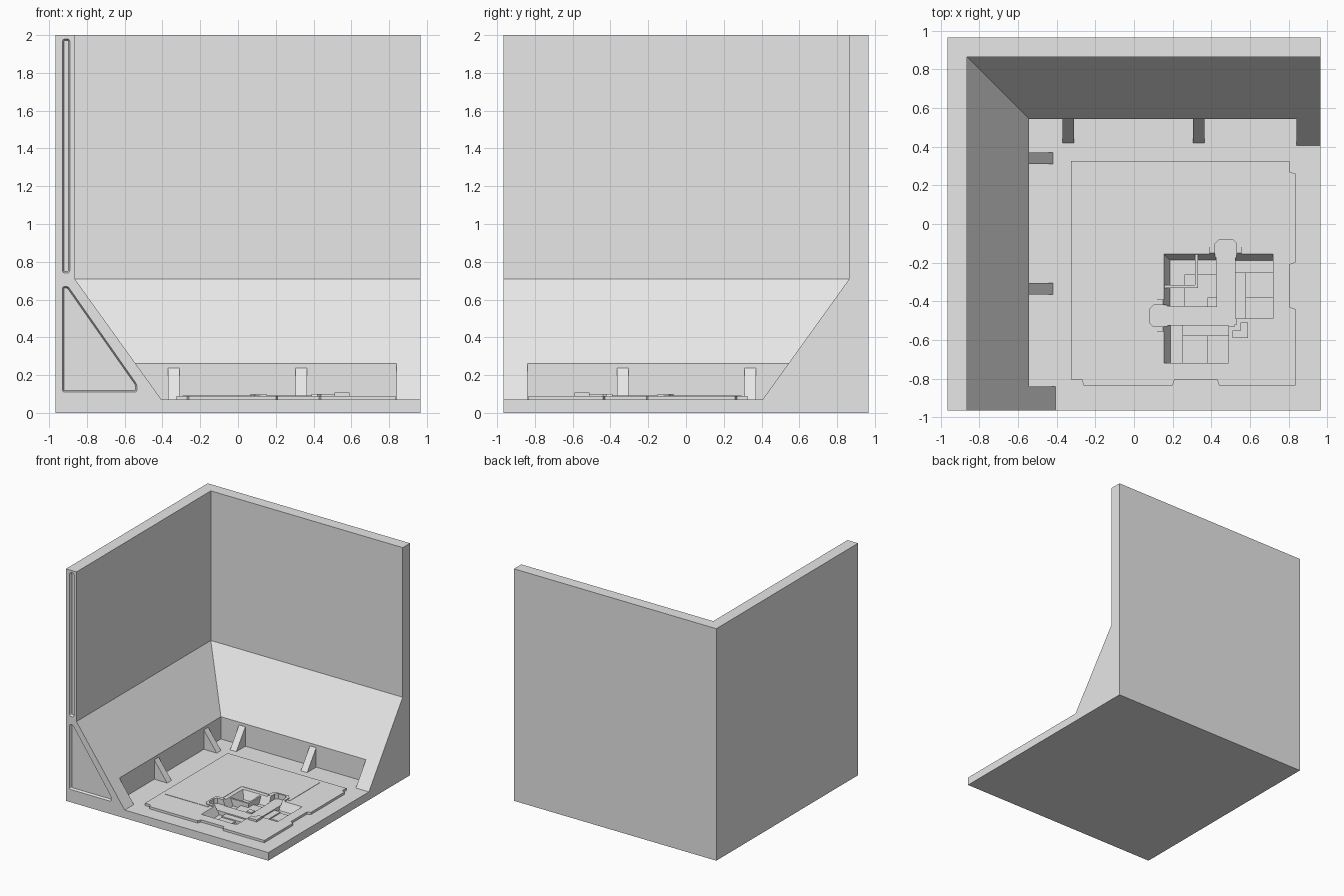
import bpy, bmesh
from mathutils import Vector

if "Cube" in bpy.data.objects:
    bpy.data.objects.remove(bpy.data.objects["Cube"])

E = 0.965        # half width of the square footprint
FLOOR = 0.07     # floor height
PLATE = 0.09     # top of the floor plate

grey = bpy.data.materials.new("plain grey")
grey.use_nodes = True
grey.diffuse_color = (0.8, 0.8, 0.8, 1)
grey.node_tree.nodes["Principled BSDF"].inputs["Base Color"].default_value = (0.8, 0.8, 0.8, 1)


def finish(bm, name):
    bmesh.ops.recalc_face_normals(bm, faces=bm.faces[:])
    mesh = bpy.data.meshes.new(name)
    bm.to_mesh(mesh)
    bm.free()
    mesh.materials.append(grey)
    ob = bpy.data.objects.new(name, mesh)
    bpy.context.collection.objects.link(ob)
    return ob


def flip(bm):
    """Reflect across the diagonal that runs through the wall corner."""
    for v in bm.verts:
        v.co = Vector((-v.co.y, -v.co.x, v.co.z))


def loft(rings, name, mirror=False):
    """Closed solid through rings of equal point count."""
    bm = bmesh.new()
    rows = [[bm.verts.new(p) for p in ring] for ring in rings]
    n = len(rows[0])
    for a, b in zip(rows, rows[1:]):
        for i in range(n):
            j = (i + 1) % n
            bm.faces.new((a[i], a[j], b[j], b[i]))
    bm.faces.new(rows[0])
    bm.faces.new(rows[-1])
    if mirror:
        flip(bm)
    return finish(bm, name)


def rect(x0, x1, y0, y1):
    return [(x0, y0), (x1, y0), (x1, y1), (x0, y1)]


def prism(outline, z0, z1, name, mirror=False, base=None):
    """Upright solid; base gives a different bottom outline."""
    low = [(x, y, z0) for x, y in (base or outline)]
    return loft([low, [(x, y, z1) for x, y in outline]], name, mirror)


def combine(target, tool, operation):
    mod = target.modifiers.new("combine", 'BOOLEAN')
    mod.operation, mod.object, mod.solver = operation, tool, 'EXACT'
    bpy.context.view_layer.objects.active = target
    bpy.ops.object.modifier_apply(modifier=mod.name)
    bpy.data.objects.remove(tool)


def recess(outline, radius, mirror):
    """Rounded cutter with drafted sides for the wall ends."""
    bm = bmesh.new()
    face = bm.faces.new([bm.verts.new((x, -E - 0.02, z)) for x, z in outline])
    bmesh.ops.bevel(bm, geom=face.verts[:], affect='VERTICES', offset=radius,
                    segments=4, profile=0.5)
    out = bmesh.ops.extrude_face_region(bm, geom=bm.faces[:])["geom"]
    for v in [g for g in out if isinstance(g, bmesh.types.BMVert)]:
        v.co.y = -E
    inner = [g for g in out if isinstance(g, bmesh.types.BMFace)][0]
    bmesh.ops.inset_region(bm, faces=[inner], thickness=0.008)
    for v in inner.verts:
        v.co.y = -E + 0.02
    if mirror:
        flip(bm)
    return finish(bm, "recess_cutter")


# Two walls with sloped feet, swept around the corner with a mitre
section = [(0, 0), (0.56, 0), (0.56, FLOOR), (0.10, 0.71), (0.10, 2), (0, 2)]
walls = loft([[(-E + d, -E, z) for d, z in section],
              [(-E + d, E - d, z) for d, z in section],
              [(E, E - d, z) for d, z in section]], "corner_walls")

# Niche along both sloped feet
combine(walls, prism(rect(-0.543, 0.84, -0.84, 0.543), FLOOR, 0.5, "niche_cutter"),
        'DIFFERENCE')

# Triangular and slot recesses in the wall ends
triangle = [(-0.93, 0.67), (-0.9, 0.67), (-0.535, 0.15), (-0.535, 0.11), (-0.93, 0.11)]
slot = [(-0.93, 0.74), (-0.89, 0.74), (-0.89, 1.98), (-0.93, 1.98)]
for mirror in (False, True):
    combine(walls, recess(triangle, 0.012, mirror), 'DIFFERENCE')
    combine(walls, recess(slot, 0.015, mirror), 'DIFFERENCE')

# Floor slab
floor = prism(rect(-E, E, -E, E), 0, FLOOR, "floor_slab")

# Triangular ribs inside the niche
for mirror in (False, True):
    for y in (-0.335, 0.34):
        tri = [(-0.56, 0.06), (-0.42, 0.06), (-0.42, FLOOR), (-0.545, 0.24), (-0.56, 0.24)]
        loft([[(x, y + s, z) for x, z in tri] for s in (-0.03, 0.03)], "niche_rib", mirror)

# Floor plate with notched edges, symmetric about the diagonal
edge = [(0.835, -0.835), (0.835, -0.44), (0.805, -0.43), (0.805, -0.21), (0.835, -0.2),
        (0.835, 0.26), (0.805, 0.27), (0.805, 0.325), (-0.325, 0.325)]
outline = edge + [(-y, -x) for x, y in reversed(edge[1:-1])]
plate = prism(outline, FLOOR - 0.01, PLATE, "floor_plate")

# Thin raised sheet and lips around the channel ends
sheet = [(-0.295, 0.295), (0.58, 0.295), (0.58, -0.12), (0.12, -0.12),
         (0.12, -0.58), (-0.295, -0.58)]
combine(plate, prism(sheet, 0.08, PLATE + 0.003, "raised_sheet"), 'UNION')
lip = [(0.39, -0.2), (0.555, -0.2), (0.555, -0.09), (0.53, -0.065),
       (0.415, -0.065), (0.39, -0.09)]
for mirror in (False, True):
    combine(plate, prism(lip, 0.075, 0.1, "channel_lip", mirror), 'UNION')

# Sunken channels and pits, cut through plate and slab alike
channel = [(0.42, -0.52), (0.53, -0.52), (0.53, -0.1), (0.51, -0.08),
           (0.44, -0.08), (0.42, -0.1)]
for target in (plate, floor):
    for mirror in (False, True):
        combine(target, prism(channel, 0.055, 0.2, "channel_cutter", mirror), 'DIFFERENCE')
        combine(target, prism(rect(0.525, 0.72, -0.49, -0.15), 0.02, 0.1, "pit_cutter",
                              mirror, rect(0.525, 0.72, -0.49, -0.19)), 'DIFFERENCE')
    combine(target, prism(rect(0.15, 0.425, -0.425, -0.15), 0.02, 0.1, "inner_pit_cutter",
                          False, rect(0.185, 0.425, -0.425, -0.185)), 'DIFFERENCE')

# Steps and ridges inside the pits
for mirror in (False, True):
    prism(rect(0.52, 0.58, -0.49, -0.25), 0.01, 0.045, "pit_ledge", mirror)
    prism(rect(0.57, 0.72, -0.38, -0.25), 0.01, 0.035, "pit_step", mirror)
    prism(rect(0.315, 0.33, -0.33, -0.15), 0.01, 0.08, "pit_ridge", mirror)
prism(rect(0.26, 0.43, -0.43, -0.26), 0.01, 0.045, "inner_pit_step")
prism(rect(0.38, 0.43, -0.43, -0.38), 0.01, 0.065, "inner_pit_post")

# Small angle bracket beside the pits
bracket = [(0.51, -0.55), (0.55, -0.55), (0.55, -0.51), (0.59, -0.51),
           (0.59, -0.59), (0.51, -0.59)]
prism(bracket, 0.08, 0.108, "angle_bracket")
